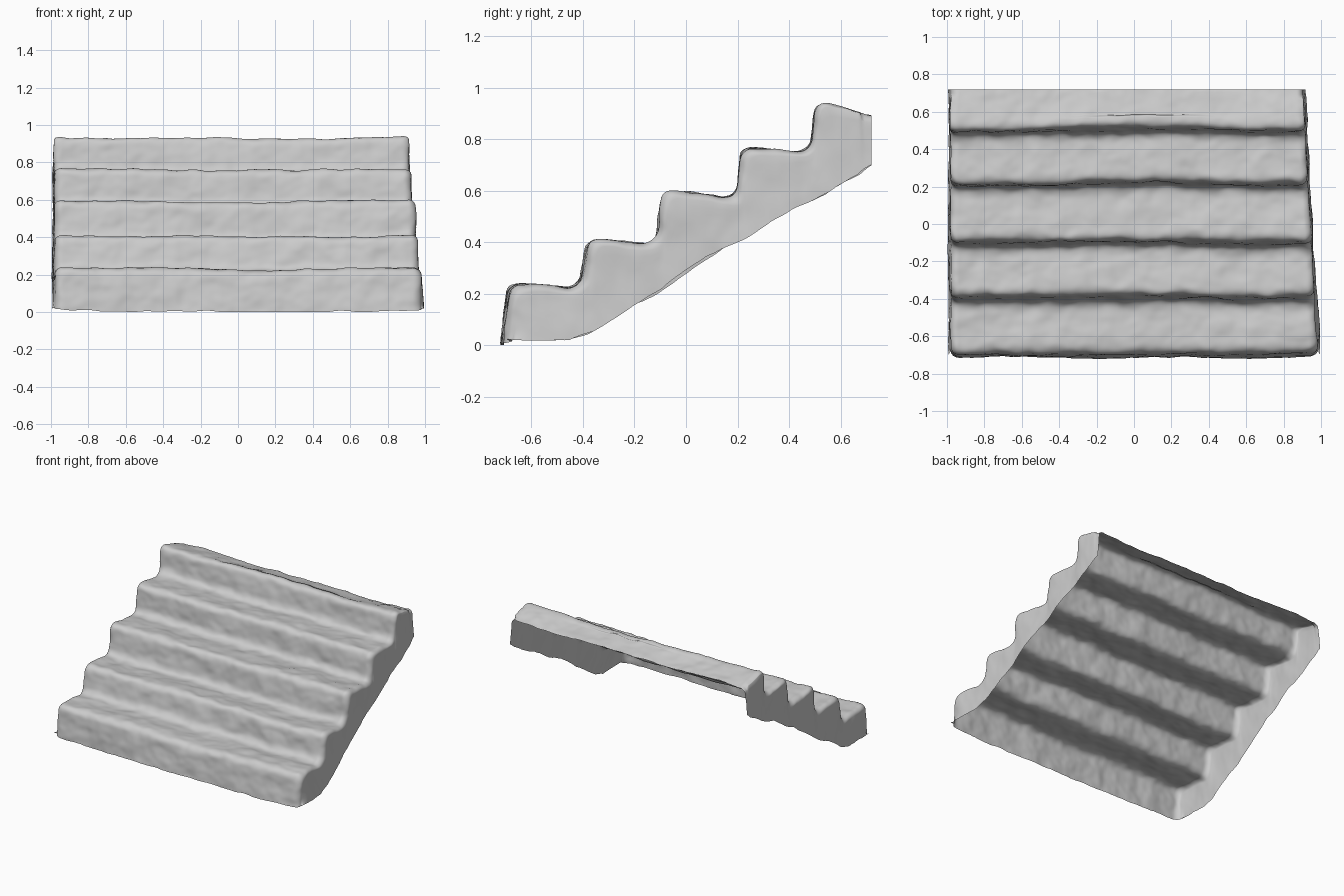
import bpy, bmesh, math
from mathutils import Vector, noise

if "Cube" in bpy.data.objects:
    bpy.data.objects.remove(bpy.data.objects["Cube"])

# Sharp corners of the stair profile (y, z), alternating lip and foot
CORNERS = [(-.712, .012), (-.685, .243), (-.412, .222), (-.385, .421),
           (-.118, .385), (-.09, .606), (.192, .572), (.219, .778),
           (.477, .745), (.505, .95), (.72, .888)]
# Lower edge of the side walls (y, z)
HEM = [(-.70, .03), (-.6, .02), (-.45, .025), (-.36, .055), (-.2, .16),
       (-.1, .215), (.1, .35), (.25, .435), (.4, .525), (.55, .585), (.72, .70)]
ROWS, COLS, WALL, ROUND = 190, 110, 8, 6


def rounded(points):
    pts = [Vector(p) for p in points]
    out = [pts[0]]
    for i in range(1, len(pts) - 1):
        r = .05 if i % 2 else .06
        c = pts[i]
        a = c + (pts[i - 1] - c).normalized() * r
        b = c + (pts[i + 1] - c).normalized() * r
        for k in range(7):
            t = k / 6
            out.append(a * (1 - t) ** 2 + c * 2 * t * (1 - t) + b * t * t)
    return out + [pts[-1]]


def resample(pts, n):
    lens = [0]
    for a, b in zip(pts, pts[1:]):
        lens.append(lens[-1] + (b - a).length)
    out, j = [], 0
    for i in range(n):
        d = lens[-1] * i / (n - 1)
        while j < len(pts) - 2 and lens[j + 1] < d:
            j += 1
        out.append(pts[j].lerp(pts[j + 1], min(1, (d - lens[j]) / (lens[j + 1] - lens[j]))))
    return out


def hem_at(y):
    for (y0, z0), (y1, z1) in zip(HEM, HEM[1:]):
        if y <= y1:
            return z0 + (z1 - z0) * (y - y0) / (y1 - y0)
    return HEM[-1][1]


def bumpy(p, y_lock):
    # Weathered surface: broad waviness plus fine chips
    q = Vector((p.x * 2.2, p.y * 3, p.z * 3))
    d = noise.noise_vector(q) * .012 + noise.noise_vector(p * 9) * .009
    d += noise.noise_vector(p * 22) * .003
    d.x *= .6
    if y_lock:
        d.y = 0
    r = p + d
    r.z = max(r.z, 0)
    return r


profile = resample(rounded(CORNERS), ROWS)
bm = bmesh.new()
grid = []
for i, p in enumerate(profile):
    t = i / (ROWS - 1)
    hy = -.70 + 1.42 * t
    hem = Vector((hy, hem_at(hy)))
    left, right = -.992, .952 - .055 * p.x
    r = .045
    edge = p + Vector((.7, -.7)) * r * (1 - t ** 8)
    if t > .98:
        edge = Vector((p.x, p.y - r * .7))
    edge.y = max(edge.y, .02)

    def wall(x, side):
        # Side wall from the hem up to the rounded edge
        return [Vector((x - side * .012 * (k / WALL), *hem.lerp(edge, k / WALL)))
                for k in range(WALL)]

    def corner(x, side):
        # Quarter-round between wall and stair surface
        return [Vector((x - side * (.012 + r * (1 - math.cos(a))),
                        *edge.lerp(p, math.sin(a))))
                for a in (k / ROUND * math.pi / 2 for k in range(ROUND))]

    row = wall(left, -1) + corner(left, -1)
    x0, x1 = left + .012 + r, right - .012 - r
    for k in range(COLS + 1):
        x = x0 + (x1 - x0) * k / COLS
        bow = .022 * math.exp(-((x - .05) / .4) ** 2) * t * (1 if t < .93 else 0)
        dip = -.012 * (1 - x * x)
        row.append(Vector((x, p.x + bow, p.y + dip)))
    row += corner(right, 1)[::-1] + wall(right, 1)[::-1]
    grid.append([bm.verts.new(bumpy(v, i == ROWS - 1)) for v in row])

for a, b in zip(grid, grid[1:]):
    for k in range(len(a) - 1):
        bm.faces.new((a[k], a[k + 1], b[k + 1], b[k]))
bm.normal_update()

# Open shell of worn stone steps
mesh = bpy.data.meshes.new("stone_steps")
bm.to_mesh(mesh)
bm.free()
steps = bpy.data.objects.new("stone_steps", mesh)
bpy.context.collection.objects.link(steps)
for f in mesh.polygons:
    f.use_smooth = True
